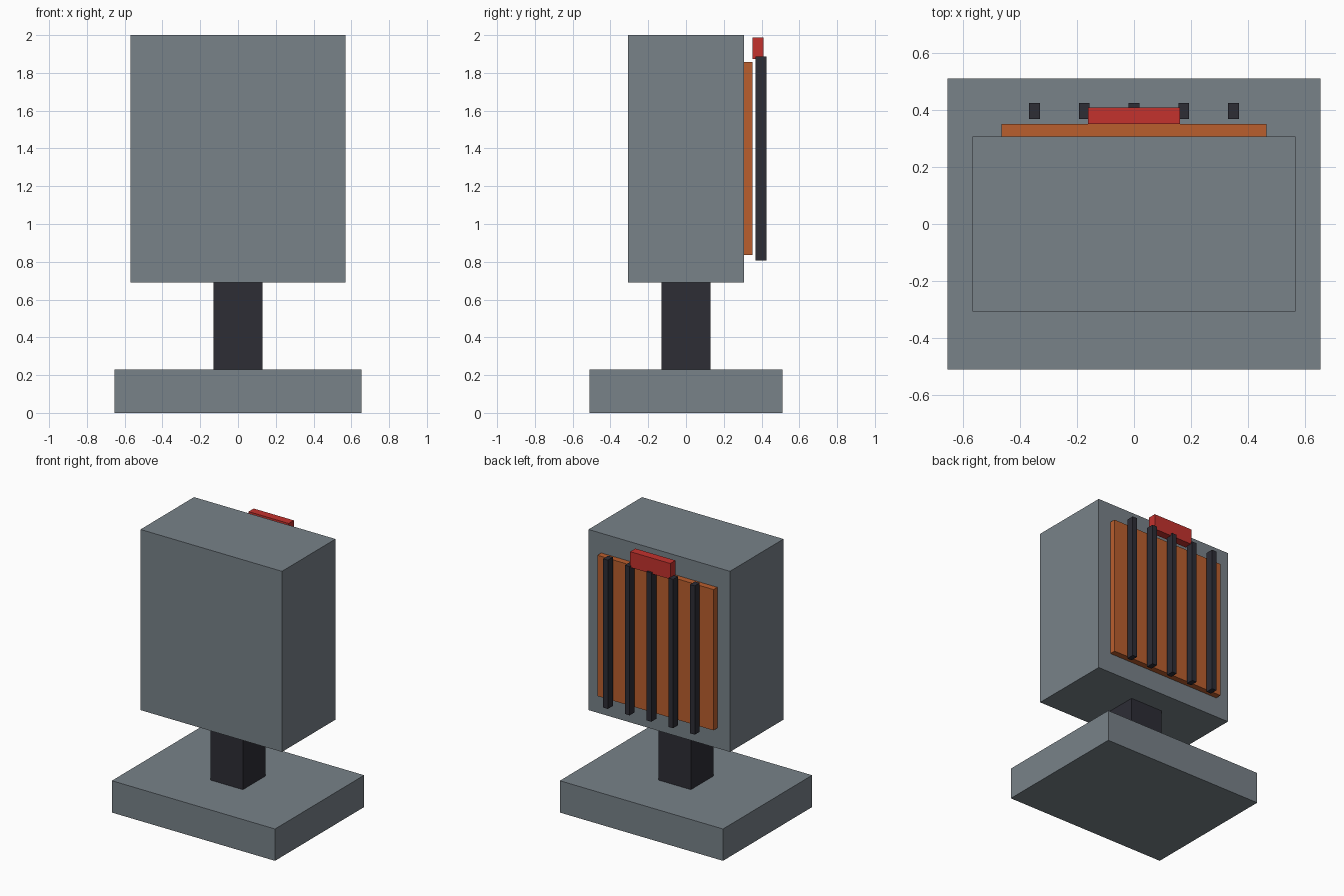
import bpy
import bmesh

if "Cube" in bpy.data.objects:
    bpy.data.objects.remove(bpy.data.objects["Cube"])


def material(name, rgb):
    m = bpy.data.materials.new(name)
    m.diffuse_color = (*rgb, 1.0)
    m.use_nodes = True
    m.node_tree.nodes["Principled BSDF"].inputs["Base Color"].default_value = m.diffuse_color
    return m


GREY = material("slate grey", (0.188, 0.223, 0.250))
DARK = material("dark metal", (0.026, 0.026, 0.036))
ORANGE = material("burnt orange", (0.491, 0.112, 0.027))
RED = material("signal red", (0.552, 0.032, 0.027))


def box(name, xs, ys, zs, mat):
    """Axis-aligned box from (min, max) ranges."""
    bm = bmesh.new()
    bmesh.ops.create_cube(bm, size=1.0)
    for v in bm.verts:
        for i, (lo, hi) in enumerate((xs, ys, zs)):
            v.co[i] = hi if v.co[i] > 0 else lo
    mesh = bpy.data.meshes.new(name)
    bm.to_mesh(mesh)
    bm.free()
    mesh.materials.append(mat)
    obj = bpy.data.objects.new(name, mesh)
    bpy.context.collection.objects.link(obj)
    return obj


# Stand
box("base", (-0.655, 0.655), (-0.511, 0.511), (0.0, 0.231), GREY)
box("column", (-0.131, 0.131), (-0.131, 0.131), (0.231, 0.689), DARK)

# Housing
box("housing", (-0.568, 0.568), (-0.307, 0.307), (0.689, 2.0), GREY)

# Rear panel
box("rear_panel", (-0.466, 0.466), (0.307, 0.351), (0.835, 1.857), ORANGE)

# Grille bars standing off the panel
for i in range(5):
    x = (i - 2) * 0.1745
    box(f"grille_bar_{i + 1}", (x - 0.019, x + 0.019), (0.368, 0.425),
        (0.806, 1.886), DARK)

# Latch at the top of the grille
box("latch", (-0.161, 0.161), (0.351, 0.410), (1.873, 1.987), RED)
